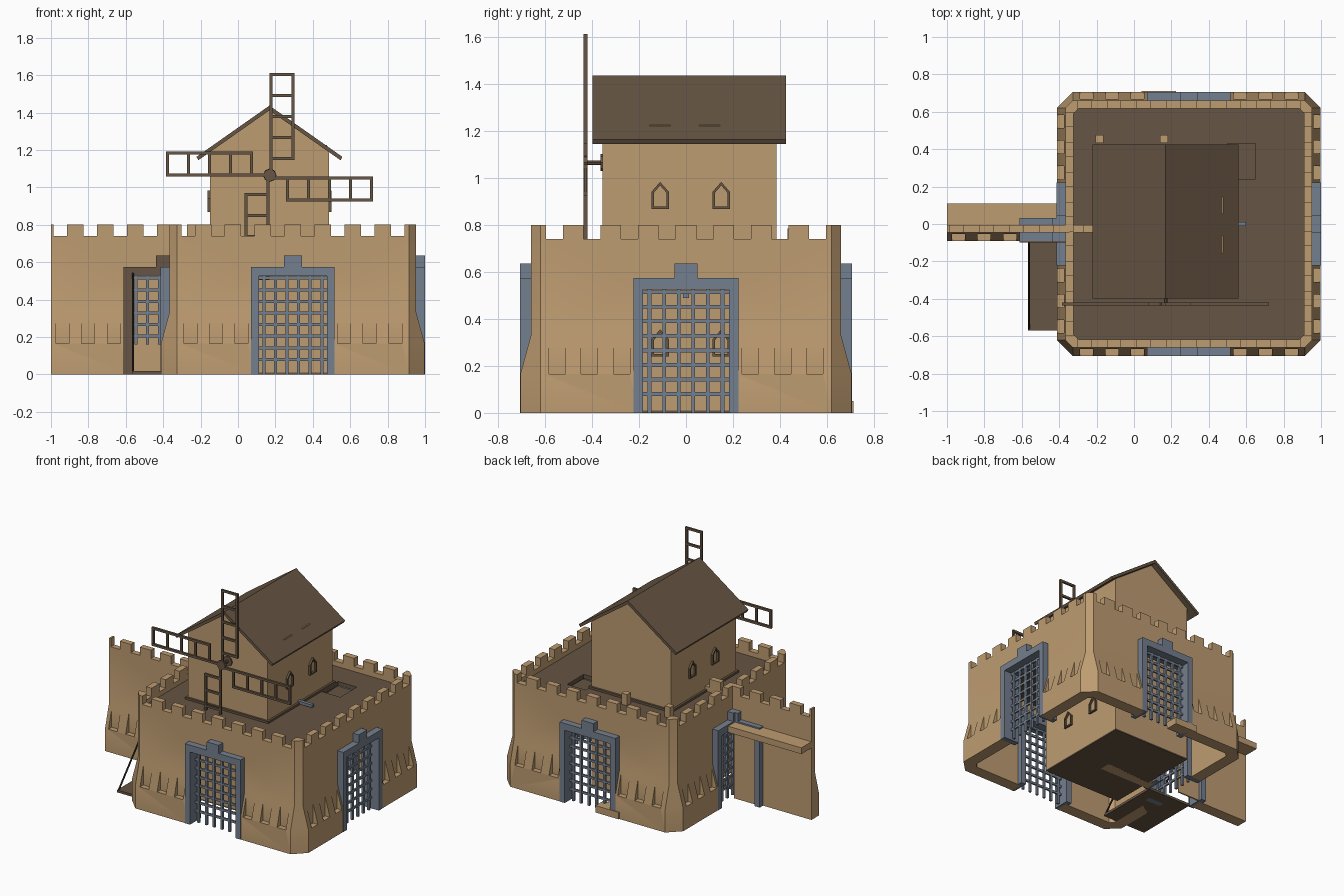
import bpy, bmesh, math
from mathutils import Matrix, Vector

if "Cube" in bpy.data.objects:
    bpy.data.objects.remove(bpy.data.objects["Cube"])

def mat(name, rgb):
    m = bpy.data.materials.new(name)
    lin = [((c / 255 + .055) / 1.055) ** 2.4 for c in rgb]
    m.diffuse_color = (*lin, 1)
    m.use_nodes = True
    m.node_tree.nodes["Principled BSDF"].inputs["Base Color"].default_value = m.diffuse_color
    return m

SAND = mat("sandstone", (190, 156, 113))
WOOD = mat("brown_wood", (102, 85, 67))
IRON = mat("blue_grey_stone", (116, 127, 142))
DARK = mat("dark_iron", (52, 44, 36))
I = Matrix.Identity(4)

def finish(name, bm, m, M=I):
    bmesh.ops.transform(bm, matrix=M, verts=bm.verts)
    bmesh.ops.recalc_face_normals(bm, faces=bm.faces)
    me = bpy.data.meshes.new(name)
    bm.to_mesh(me)
    bm.free()
    me.materials.append(m)
    ob = bpy.data.objects.new(name, me)
    bpy.context.collection.objects.link(ob)
    return ob

def add_box(bm, b, M=I):
    x0, x1, y0, y1, z0, z1 = b
    T = M @ Matrix.Translation(((x0 + x1) / 2, (y0 + y1) / 2, (z0 + z1) / 2)) @ Matrix.Diagonal((x1 - x0, y1 - y0, z1 - z0, 1))
    bmesh.ops.create_cube(bm, size=1, matrix=T)

def boxes(name, bs, m, M=I):
    bm = bmesh.new()
    for b in bs:
        add_box(bm, b)
    return finish(name, bm, m, M)

def prism(name, pts, vec, m, M=I):
    """extrude a flat 3D polygon along vec"""
    bm = bmesh.new()
    f = bm.faces.new([bm.verts.new(p) for p in pts])
    r = bmesh.ops.extrude_face_region(bm, geom=[f])
    bmesh.ops.translate(bm, vec=vec, verts=[v for v in r["geom"] if isinstance(v, bmesh.types.BMVert)])
    return finish(name, bm, m, M)

def rod(name, a, b, r, m, n=6):
    a, b = Vector(a), Vector(b)
    bm = bmesh.new()
    bmesh.ops.create_cone(bm, cap_ends=True, segments=n, radius1=r, radius2=r, depth=(b - a).length)
    q = (b - a).to_track_quat('Z', 'Y').to_matrix().to_4x4()
    return finish(name, bm, m, Matrix.Translation((a + b) / 2) @ q)

def cut(ob, cutter):
    mod = ob.modifiers.new("cut", 'BOOLEAN')
    mod.operation, mod.solver, mod.object = 'DIFFERENCE', 'EXACT', cutter
    bpy.context.view_layer.objects.active = ob
    bpy.ops.object.modifier_apply(modifier="cut")
    bpy.data.objects.remove(cutter)

def smooth(ob):
    bpy.ops.object.select_all(action='DESELECT')
    ob.select_set(True)
    bpy.context.view_layer.objects.active = ob
    bpy.ops.object.shade_smooth_by_angle(angle=math.radians(25))

# wall module: gate in the middle, slots in the flared base, crenels on top
P, Q = .137, .16
def wall_cuts():
    out = [(-.2, .2, -.8, -.45, -.1, .55)]
    for s in (-1, 1):
        out += [(s * P * i - .035, s * P * i + .035, -.8, -.668, .165, .4) for i in (2, 3, 4)]
        out += [(s * Q * (i + .5) - .036, s * Q * (i + .5) + .036, -.8, -.5, .74, .9) for i in range(4)]
    return out

def gate(name, M, z0=0.0):
    # stone surround with keystone
    prof = [(-.223, 0), (-.223, .575), (-.048, .575), (-.048, .635), (.048, .635), (.048, .575),
            (.223, .575), (.223, 0), (.182, 0), (.182, .525), (-.182, .525), (-.182, 0)]
    prism(name + "_frame", [(x, -.707, z) for x, z in prof], (0, .125, 0), IRON, M)
    # portcullis bars
    b = [(x - .008, x + .008, -.652, -.636, z0, .53) for x in [(i - 2.5) * .062 for i in range(6)]]
    b += [(-.185, .185, -.65, -.638, z - .008, z + .008) for z in [.08 + .062 * k for k in range(8)] if z > z0]
    boxes(name + "_portcullis", b, IRON, M)

# keep: lofted chamfered square shell
KEEP = Matrix.Translation((.293, 0, 0))
def octagon(h, c):
    return [(c, -h), (h, -c), (h, c), (c, h), (-c, h), (-h, c), (-h, -c), (-c, -h)]

bm = bmesh.new()
rings = [(.705, .62, 0), (.705, .62, .165), (.66, .62, .33), (.66, .62, .8), (.617, .59, .8), (.617, .59, 0)]
R = [[bm.verts.new((x, y, z)) for x, y in octagon(h, c)] for h, c, z in rings]
for a, b in zip(R, R[1:] + R[:1]):
    for i in range(8):
        j = (i + 1) % 8
        bm.faces.new((a[i], a[j], b[j], b[i]))
keep = finish("keep_walls", bm, SAND, KEEP)
bm = bmesh.new()
sides = [KEEP @ Matrix.Rotation(k * math.pi / 2, 4, 'Z') for k in range(4)]
for M in sides:
    for b in wall_cuts():
        add_box(bm, b, M)
cut(keep, finish("keep_cutter", bm, SAND))
smooth(keep)
for n, M in zip(("front", "right", "back", "left"), sides):
    gate(n + "_gate", M)

# side wall running through the keep, with its walkway
EXT = Matrix.Translation((-.39, .615, 0))
prof = [(-.705, 0), (-.705, .165), (-.66, .33), (-.66, .8), (-.62, .8), (-.62, 0)]
side = prism("side_wall", [(-.61, y, z) for y, z in prof], (1.22, 0, 0), SAND, EXT)
cut(side, boxes("side_cutter", wall_cuts(), SAND, EXT))
smooth(side)
boxes("side_walkway", [(-.61, .61, -.622, -.505, .52, .565)], SAND, EXT)
gate("side_gate", EXT, .16)
boxes("side_gate_panel", [(-.19, 0, -.615, -.605, 0, .53)], SAND, EXT)

# lowered drawbridge, its timber surround and chains
boxes("drawbridge", [(-.567, -.213, -.57, -.09, 0, .018)], WOOD)
prism("drawbridge_surround", [(x, -.715, z) for x, z in
      [(-.223, 0), (-.223, .575), (-.048, .575), (-.048, .635), (.048, .635), (.048, .575),
       (.223, .575), (.223, 0), (.178, 0), (.178, .53), (-.178, .53), (-.178, 0)]], (0, .008, 0), WOOD, EXT)
for x in (-.562, -.218):
    rod("drawbridge_chain", (x, -.56, .015), (x, -.1, .54), .006, DARK)

# deck of the keep with recessed hatch, and a step at the back
DZ = .705
deck = prism("deck", [(x, y, DZ - .03) for x, y in octagon(.622, .595)], (0, 0, .03), WOOD, KEEP)
cut(deck, boxes("hatch_cutter", [(.5, .65, .24, .43, .6, .8)], WOOD))
boxes("hatch_floor", [(.48, .67, .22, .45, .645, .66)], WOOD)
boxes("back_step", [(.04, .225, .62, .712, 0, .05)], SAND)
boxes("deck_posts", [(x - .022, x + .022, .432, .476, .68, .785) for x in (-.185, .16)], SAND)
boxes("winch_shaft", [(.48, .58, -.012, .012, .49, .52), (.48, .6, -.012, .012, .71, .73)], IRON)

# mill house
CX, HX, Y0, Y1 = .168, .318, -.355, .385
prism("mill_house", [(CX - HX, Y0, .01), (CX + HX, Y0, .01), (CX + HX, Y0, 1.19), (CX, Y0, 1.415), (CX - HX, Y0, 1.19)],
      (0, Y1 - Y0, 0), SAND)
boxes("house_floor", [(CX - HX, CX + HX, Y0, Y1, 0, .01)], WOOD)
boxes("house_skirt", [(CX - HX - .015, CX + HX + .015, Y0 - .015, Y1 + .015, .69, .72)], WOOD)
prism("mill_roof", [(CX, -.397, 1.437), (CX + .39, -.397, 1.163), (CX + .38, -.397, 1.145), (CX, -.397, 1.412),
                    (CX - .38, -.397, 1.145), (CX - .39, -.397, 1.163)], (0, .823, 0), WOOD)
boxes("roof_slits", [(.468, .476, y - .045, y + .045, 1.19, 1.226) for y in (-.11, .1)], SAND)

# pointed window surrounds on both sides, two storeys
def window(y, z, s):
    bm = bmesh.new()
    rings = []
    for x in (CX + s * (HX - .01), CX + s * (HX + .014)):
        for w, b, m, t in ((.037, 0, .073, .115), (.027, .01, .069, .1)):
            rings.append([bm.verts.new((x, y + dy, z + dz)) for dy, dz in ((-w, b), (w, b), (w, m), (0, t), (-w, m))])
    for a, b in ((0, 1), (2, 3), (0, 2), (1, 3)):
        for i in range(5):
            j = (i + 1) % 5
            bm.faces.new((rings[a][i], rings[a][j], rings[b][j], rings[b][i]))
    finish("window_surround", bm, WOOD)

for s in (-1, 1):
    for y in (-.11, .15):
        for z in (.24, .868):
            window(y, z, s)

# windmill: axle, hub and four ladder sails
HUB = Matrix.Translation((.168, -.428, 1.058))
rod("sail_axle", (.17, -.43, 1.065), (.17, -.34, 1.065), .01, WOOD, 8)
rod("sail_hub", (.17, -.437, 1.065), (.17, -.419, 1.065), .034, WOOD, 8)
rod("axle_plate", (.17, -.364, 1.065), (.17, -.35, 1.065), .036, WOOD, 8)
for k in range(4):
    b = [(0, .016, -.008, .008, 0, .554), (.118, .134, -.008, .008, .088, .554)]
    b += [(.002, .132, -.007, .007, z, z + .016) for z in (.088, .2, .313, .425, .538)]
    boxes("sail", b, WOOD, HUB @ Matrix.Rotation(k * math.pi / 2, 4, 'Y'))
